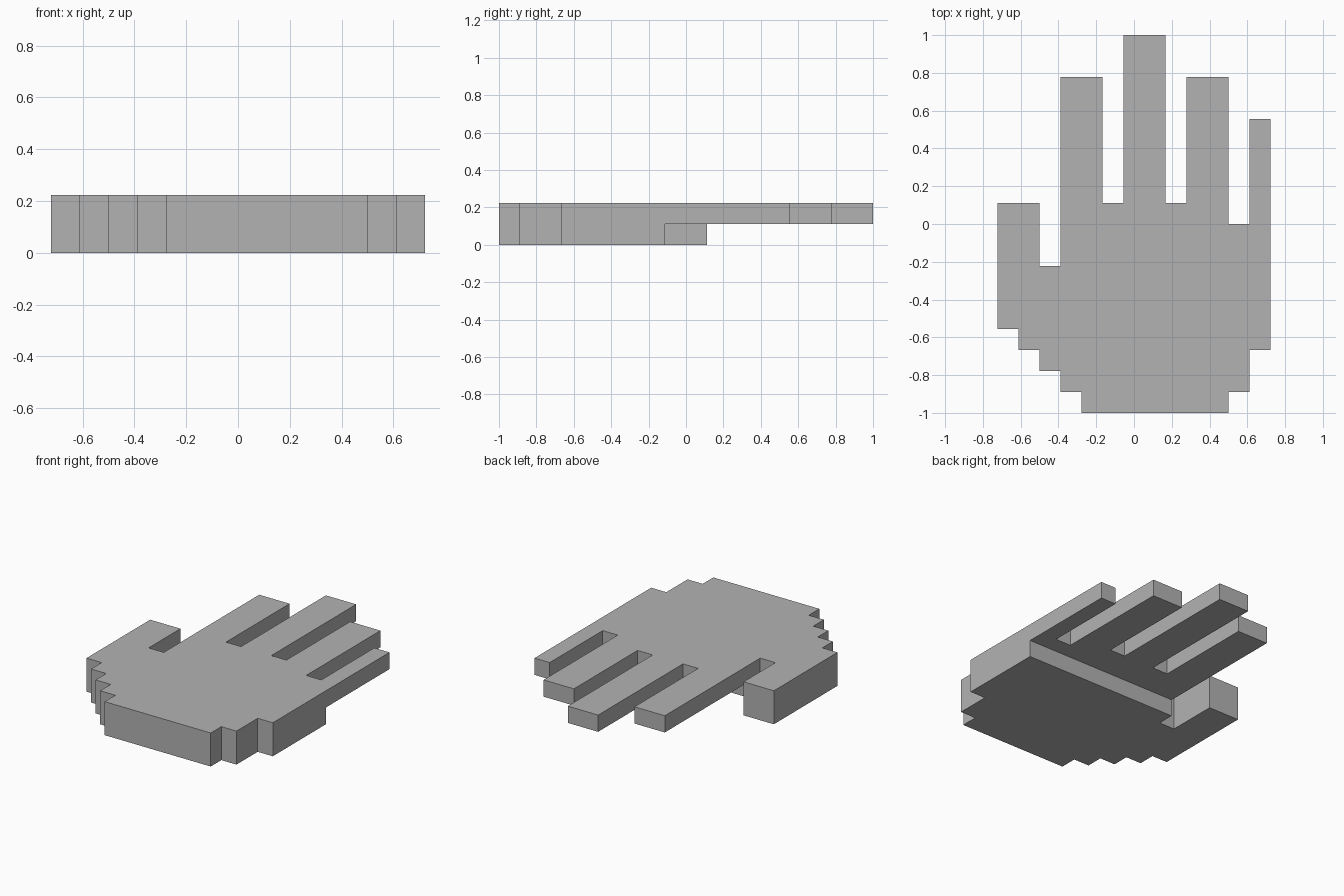
import bpy
import bmesh

U = 1 / 9  # one grid step of the blocky outline

default = bpy.data.objects.get("Cube")
if default:
    bpy.data.objects.remove(default, do_unlink=True)

grey = bpy.data.materials.new("plain grey")
grey.use_nodes = True
colour = (0.45, 0.45, 0.45, 1)
grey.diffuse_color = colour
grey.node_tree.nodes["Principled BSDF"].inputs["Base Color"].default_value = colour


def prism(name, outline, bottom, top):
    """Extrude an outline given in grid steps from bottom to top."""
    bm = bmesh.new()
    base = bm.faces.new([bm.verts.new((x * U, y * U, bottom * U)) for x, y in outline])
    new = bmesh.ops.extrude_face_region(bm, geom=[base])["geom"]
    verts = [v for v in new if isinstance(v, bmesh.types.BMVert)]
    bmesh.ops.translate(bm, verts=verts, vec=(0, 0, (top - bottom) * U))
    bmesh.ops.recalc_face_normals(bm, faces=bm.faces)
    mesh = bpy.data.meshes.new(name)
    bm.to_mesh(mesh)
    bm.free()
    mesh.materials.append(grey)
    obj = bpy.data.objects.new(name, mesh)
    bpy.context.collection.objects.link(obj)
    return obj


# Heel of the palm: stepped corners, right to left
outline = [(-6.5, -5), (-5.5, -5), (-5.5, -6), (-4.5, -6), (-4.5, -7), (-3.5, -7),
           (-3.5, -8), (-2.5, -8), (-2.5, -9), (4.5, -9), (4.5, -8), (5.5, -8),
           (5.5, -6), (6.5, -6)]

# Fingers from little finger to thumb: left edge, right edge, tip, root of next gap
fingers = [(6.5, 5.5, 5, 0), (4.5, 2.5, 7, 1), (1.5, -0.5, 9, 1),
           (-1.5, -3.5, 7, -2), (-4.5, -6.5, 1, None)]
for i, (left, right, tip, gap) in enumerate(fingers):
    outline += [(left, tip), (right, tip)]
    if gap is not None:
        outline += [(right, gap), (fingers[i + 1][0], gap)]

hand = prism("hand", outline, 0, 2)

# Hollow under the four fingers, leaving palm and thumb full height
cutter = prism("finger_undercut", [(-4, -1), (8, -1), (8, 10), (-4, 10)], -1, 1)
cutter.hide_render = True
cut = hand.modifiers.new("undercut", "BOOLEAN")
cut.operation = "DIFFERENCE"
cut.solver = "EXACT"
cut.object = cutter
bpy.context.view_layer.objects.active = hand
bpy.ops.object.modifier_apply(modifier=cut.name)
bpy.data.objects.remove(cutter, do_unlink=True)
